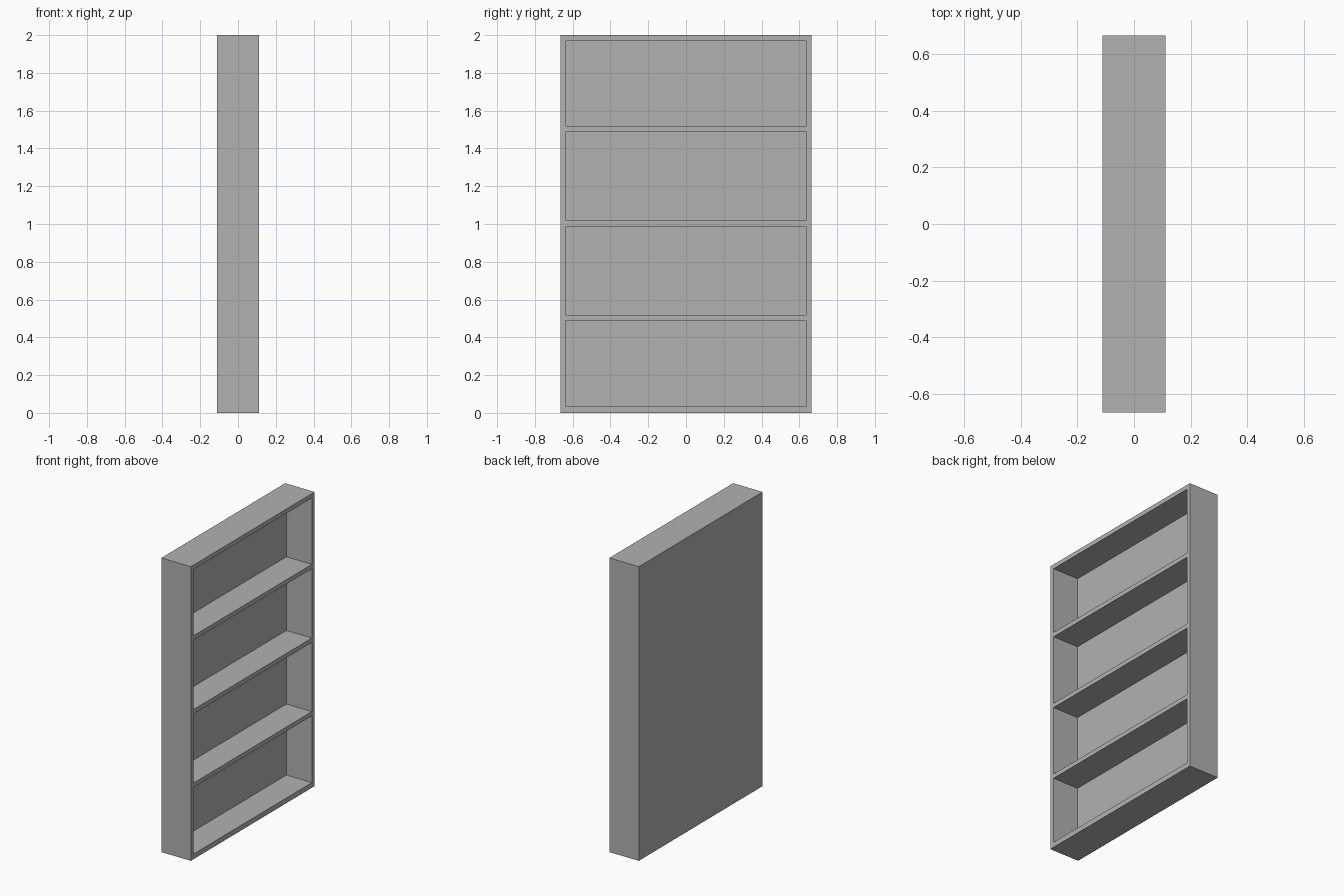
import bpy
from mathutils import Matrix, Vector
import bmesh

cube = bpy.data.objects.get("Cube")
if cube:
    bpy.data.objects.remove(cube, do_unlink=True)

# Overall size and board thickness
DEPTH, WIDTH, HEIGHT = 0.222, 1.33, 2.0
BOARD = 0.03
BASE = 0.035
SHELF_HEIGHTS = [0.503, 1.003, 1.504]

grey = bpy.data.materials.new("grey")
grey.use_nodes = True
colour = (0.445, 0.445, 0.445, 1)
grey.diffuse_color = colour
grey.node_tree.nodes["Principled BSDF"].inputs["Base Color"].default_value = colour


def box_object(name, boxes):
    """Make one mesh object from (low corner, high corner) boxes."""
    bm = bmesh.new()
    for low, high in boxes:
        low, high = Vector(low), Vector(high)
        place = Matrix.Translation((low + high) / 2) @ Matrix.Diagonal((high - low).to_4d())
        place[3][3] = 1
        bmesh.ops.create_cube(bm, size=1, matrix=place)
    mesh = bpy.data.meshes.new(name)
    bm.to_mesh(mesh)
    bm.free()
    mesh.materials.append(grey)
    obj = bpy.data.objects.new(name, mesh)
    bpy.context.collection.objects.link(obj)
    return obj


# Solid bookcase block
x, y = DEPTH / 2, WIDTH / 2
bookcase = box_object("bookcase", [((-x, -y, 0), (x, y, HEIGHT))])

# Compartments between the shelves, open towards +x
floors = [BASE] + [z + BOARD / 2 for z in SHELF_HEIGHTS]
ceilings = [z - BOARD / 2 for z in SHELF_HEIGHTS] + [HEIGHT - BOARD]
inner = y - BOARD
cutter = box_object("compartment_cutter", [
    ((-x + BOARD, -inner, low), (x + BOARD, inner, high))
    for low, high in zip(floors, ceilings)])
cutter.hide_render = True

# Hollow out the compartments and drop the cutter
cut = bookcase.modifiers.new("compartments", 'BOOLEAN')
cut.operation = 'DIFFERENCE'
cut.solver = 'EXACT'
cut.object = cutter
bpy.context.view_layer.objects.active = bookcase
bookcase.select_set(True)
bpy.ops.object.modifier_apply(modifier=cut.name)
bpy.data.objects.remove(cutter, do_unlink=True)
